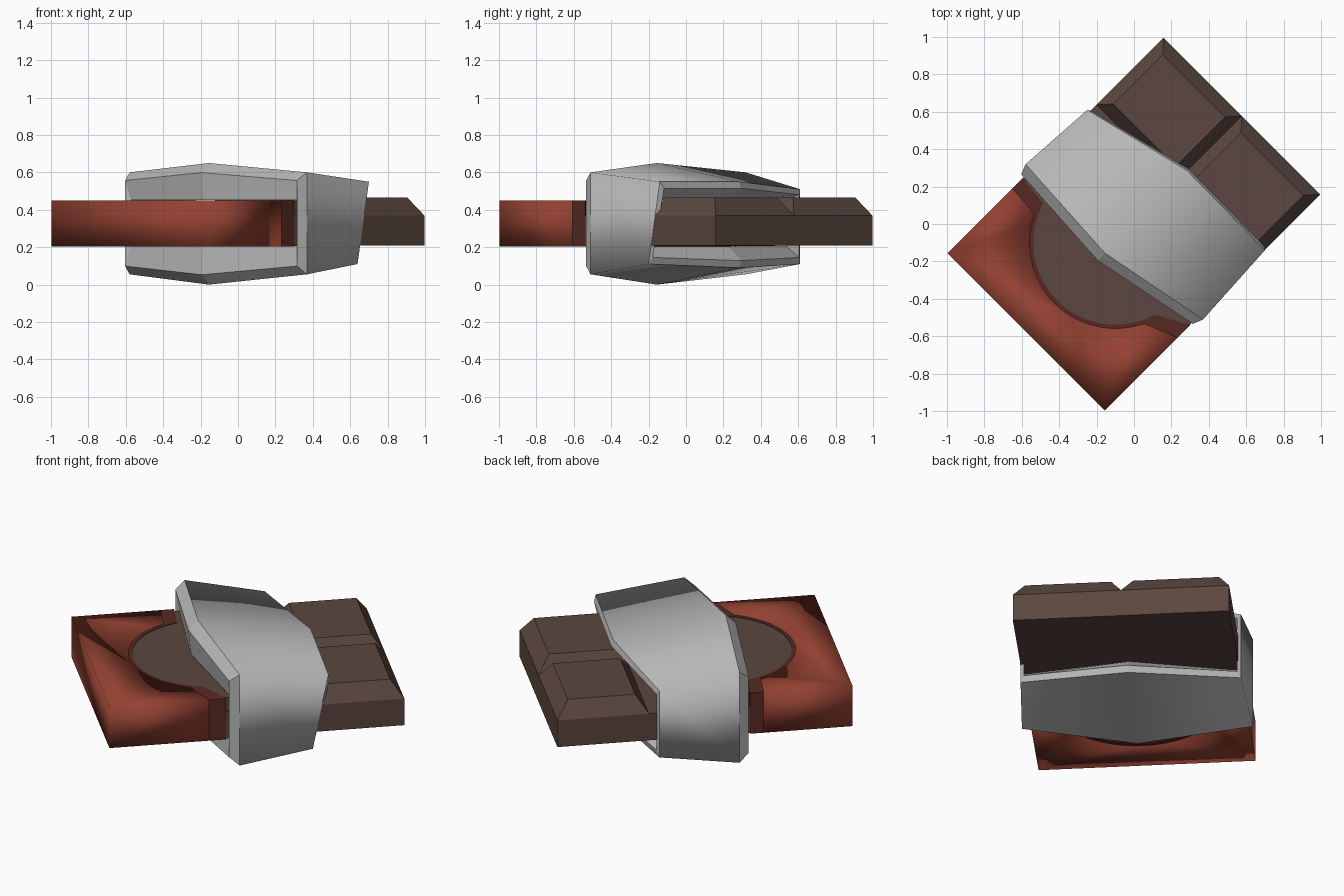
import bpy, bmesh, math

if "Cube" in bpy.data.objects:
    bpy.data.objects.remove(bpy.data.objects["Cube"])

S = math.sqrt(0.5)


def mat(name, rgb):
    m = bpy.data.materials.new(name)
    m.diffuse_color = (*rgb, 1)
    m.use_nodes = True
    m.node_tree.nodes["Principled BSDF"].inputs["Base Color"].default_value = m.diffuse_color
    return m


RED = mat("wrapper red", (0.29, 0.053, 0.031))
DARK_RED = mat("dark red", (0.095, 0.023, 0.016))
CHOCOLATE = mat("chocolate brown", (0.105, 0.062, 0.050))
FOIL = mat("foil grey", (0.47, 0.47, 0.47))


def at(u, v, z):
    """Bar coordinates (u along, v across) turned 45 degrees into world space."""
    return ((u - v) * S, (u + v) * S, z)


def loft(name, rings, material, smooth=False, caps=True):
    """Skin a list of equal-length rings of (u, v, z) points."""
    bm = bmesh.new()
    vs = [[bm.verts.new(at(*p)) for p in ring] for ring in rings]
    n = len(rings[0])
    for a, b in zip(vs, vs[1:]):
        for i in range(n):
            bm.faces.new((a[i], a[(i + 1) % n], b[(i + 1) % n], b[i]))
    if caps:
        bm.faces.new(vs[0])
        bm.faces.new(vs[-1])
    bmesh.ops.recalc_face_normals(bm, faces=bm.faces)
    me = bpy.data.meshes.new(name)
    bm.to_mesh(me)
    bm.free()
    me.materials.append(material)
    ob = bpy.data.objects.new(name, me)
    bpy.context.collection.objects.link(ob)
    if smooth:
        for p in me.polygons:
            p.use_smooth = True
    return ob


def prism(name, outline, z0, z1, material, smooth=False):
    return loft(name, [[(u, v, z) for u, v in outline] for z in (z0, z1)], material, smooth)


def rect(u0, u1, v0, v1):
    return [(u0, v0), (u1, v0), (u1, v1), (u0, v1)]


def arc(radius, half_width, n=18):
    """Round window edge, running from -v to +v."""
    a = math.asin(half_width / radius)
    return [(-0.14 - radius * math.cos(t), radius * math.sin(t))
            for t in (-a + 2 * a * i / n for i in range(n + 1))]


L, W = 0.8165, 0.594

# chocolate bar: slab, window surface and raised squares
prism("bar_slab", rect(-0.6, L, -W + 0.002, W - 0.002), 0.21, 0.37, CHOCOLATE)
prism("bar_window", rect(-0.6, 0.1, -W + 0.02, W - 0.02), 0.207, 0.447, CHOCOLATE)
for name, v0, v1 in (("right", -W + 0.002, 0), ("left", 0, W - 0.002)):
    lower = rect(0.31, L, v0, v1)
    upper = rect(0.375, L - 0.068, v0 + 0.06, v1 - 0.06)
    loft("bar_square_" + name, [[(u, v, 0.37) for u, v in lower],
                                [(u, v, 0.465) for u, v in upper]], CHOCOLATE)

# paper wrapper with a round window and a dark torn border
outer, inner = arc(0.46, 0.415), arc(0.44, 0.422)
prism("wrapper", [(-L, -W), (-0.265, -W)] + outer + [(-0.325, W), (-L, W)],
      0.205, 0.45, RED, True)
prism("wrapper_border", [(-0.265, -W), (-0.17, -W)] + inner + [(-0.25, W), (-0.325, W)]
      + outer[::-1], 0.205, 0.45, DARK_RED)

# crumpled foil sleeve: front and back outer edges, each with a lip closing on the bar
front = [(-0.184, 0.636, 0.60), (-0.22, 0.0, 0.65), (-0.10, -0.622, 0.60),
         (-0.10, -0.622, 0.055), (-0.22, 0.0, 0.0), (-0.184, 0.636, 0.055)]
back = [(0.255, 0.608, 0.51), (0.403, 0.0, 0.55), (0.396, -0.594, 0.55),
        (0.31, -0.594, 0.11), (0.403, 0.0, 0.09), (0.255, 0.608, 0.11)]


def lip(ring, du):
    return [(u + du, v * 0.965, 0.33 + (z - 0.33) * 0.84) for u, v, z in ring]


def cuff(ring, du):
    return [(u + du, v * 0.585 / max(abs(v), 0.585), 0.452 if z > 0.33 else 0.205)
            for u, v, z in ring]


sleeve = loft("foil_sleeve",
              [cuff(front, -0.04), lip(front, -0.055), front, back,
               lip(back, 0.012), cuff(back, -0.08)], FOIL, caps=False)
bpy.context.view_layer.objects.active = sleeve
sleeve.select_set(True)
for p in sleeve.data.polygons:
    p.use_smooth = 12 <= p.index < 18
